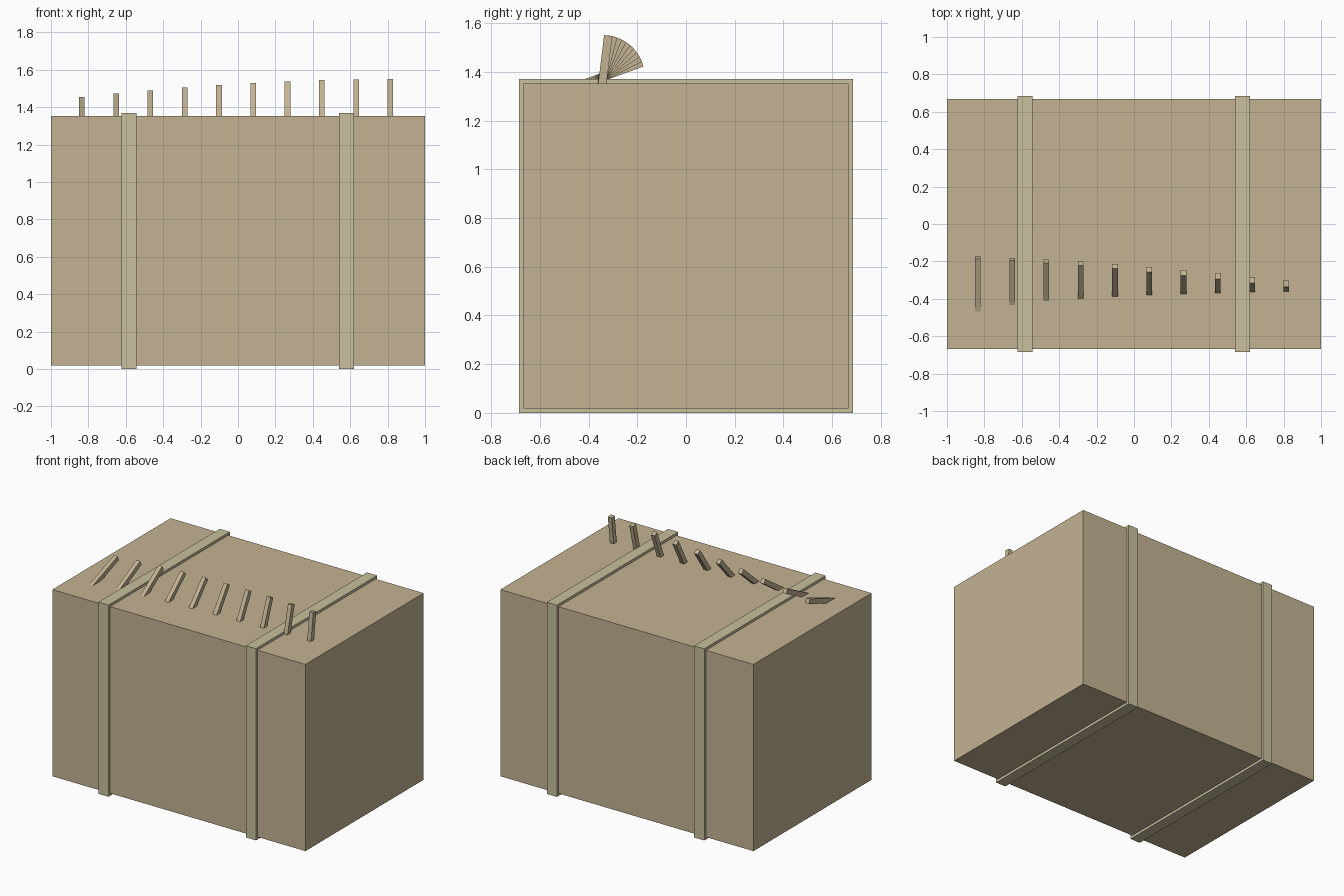
import bpy
from math import radians

if "Cube" in bpy.data.objects:
    bpy.data.objects.remove(bpy.data.objects["Cube"])


def material(name, rgb):
    m = bpy.data.materials.new(name)
    m.diffuse_color = (*rgb, 1)
    m.use_nodes = True
    m.node_tree.nodes["Principled BSDF"].inputs["Base Color"].default_value = m.diffuse_color
    return m


def block(name, size, loc, mat, tilt=0):
    bpy.ops.mesh.primitive_cube_add(size=1, location=loc, rotation=(-tilt, 0, 0))
    ob = bpy.context.object
    ob.name = name
    ob.scale = size
    ob.data.materials.append(mat)
    return ob


wood = material("wood", (0.55, 0.45, 0.29))
strap_mat = material("strap", (0.58, 0.53, 0.34))

# Crate body
MID = 0.685
block("crate_body", (2, 1.334, 1.334), (0, 0, MID), wood)

# Straps wrapped round the body
for side, x in (("left", -0.584), ("right", 0.581)):
    block(f"strap_{side}", (0.08, 1.37, 1.37), (x, 0, MID), strap_mat)

# Row of slats on the lid, each tilted 7 degrees less than the last
for i in range(10):
    block(f"slat_{i + 1}", (0.03, 0.034, 0.34),
          (-0.835 + i * 0.1833, -0.34, 1.38), wood, radians(70 - 7 * i))
